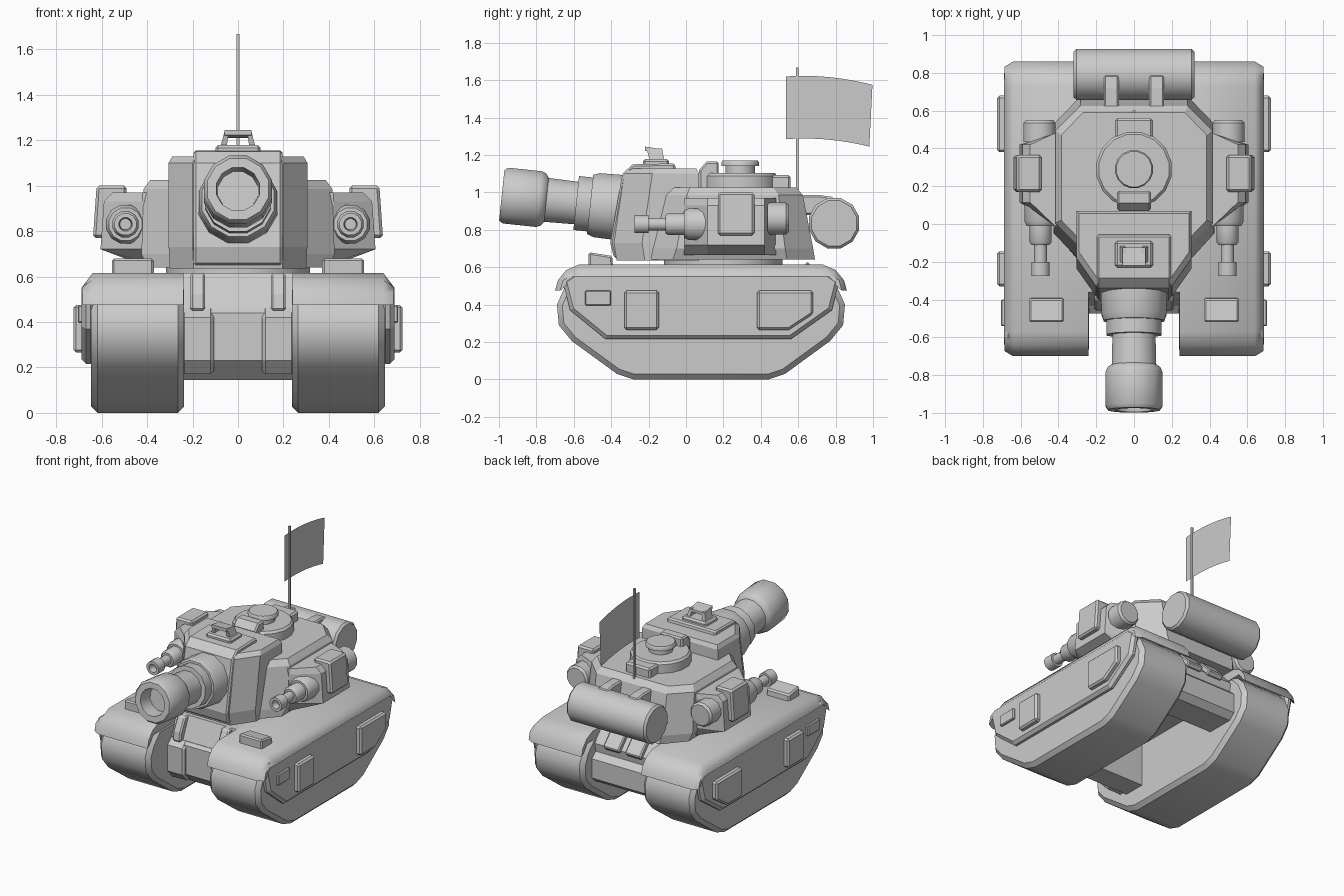
import bpy, bmesh, math
from mathutils import Matrix, Vector

if "Cube" in bpy.data.objects:
    bpy.data.objects.remove(bpy.data.objects["Cube"])

grey = bpy.data.materials.new("matte_grey")
grey.diffuse_color = (0.6, 0.6, 0.6, 1)
grey.use_nodes = True
grey.node_tree.nodes["Principled BSDF"].inputs["Base Color"].default_value = grey.diffuse_color


def finish(name, bm, bevel=0.0, smooth=0):
    bmesh.ops.recalc_face_normals(bm, faces=bm.faces)
    mesh = bpy.data.meshes.new(name)
    bm.to_mesh(mesh)
    bm.free()
    mesh.materials.append(grey)
    ob = bpy.data.objects.new(name, mesh)
    bpy.context.collection.objects.link(ob)
    if bevel:
        m = ob.modifiers.new("bevel", 'BEVEL')
        m.width, m.segments, m.limit_method = bevel, 1, 'ANGLE'
        m.angle_limit = math.radians(50)
    if smooth:
        bpy.ops.object.select_all(action='DESELECT')
        ob.select_set(True)
        bpy.context.view_layer.objects.active = ob
        bpy.ops.object.shade_smooth_by_angle(angle=math.radians(smooth))
    return ob


def loft(name, rings, bevel=0.0, smooth=0):
    """Bridge closed rings of equal length and cap both ends."""
    bm = bmesh.new()
    vs = [[bm.verts.new(p) for p in r] for r in rings]
    n = len(vs[0])
    for a, b in zip(vs, vs[1:]):
        for i in range(n):
            j = (i + 1) % n
            bm.faces.new((a[i], a[j], b[j], b[i]))
    bm.faces.new(vs[0])
    bm.faces.new(vs[-1])
    return finish(name, bm, bevel, smooth)


def extrude_x(name, profile, x0, x1, bevel=0.0, smooth=0):
    return loft(name, [[(x, y, z) for y, z in profile] for x in (x0, x1)], bevel, smooth)


def box(name, x, y, z, bevel=0.012):
    return extrude_x(name, [(y[0], z[0]), (y[1], z[0]), (y[1], z[1]), (y[0], z[1])],
                     x[0], x[1], bevel)


def lathe(name, stations, origin, axis, sides=12):
    """Turned part: (distance, radius) stations along an axis."""
    rot = Vector((0, 0, 1)).rotation_difference(Vector(axis)).to_matrix().to_4x4()
    mat = Matrix.Translation(origin) @ rot
    rings = []
    for d, r in stations:
        rings.append([mat @ Vector((r * math.cos(a), r * math.sin(a), d))
                      for a in (2 * math.pi * (i + 0.5) / sides for i in range(sides))])
    return loft(name, rings, smooth=38)


def octagon(x, y0, y1, cx, cy, z):
    """Plan outline with cut corners, mirrored over x."""
    right = [(cx, y0), (x, y0 + cy), (x, y1 - cy), (cx, y1)]
    return [(px, py, z) for px, py in right] + [(-px, py, z) for px, py in reversed(right)]


# Outlines in y, z for the running gear
track = [(-.28, 0), (-.37, .03), (-.61, .205), (-.68, .29), (-.69, .4), (-.65, .49), (-.57, .57),
         (.73, .57), (.81, .49), (.85, .4), (.84, .29), (.77, .205), (.53, .03), (.44, 0)]
fender = [(-.70, .475), (-.685, .53), (-.64, .585), (-.57, .615), (.73, .615), (.80, .585),
          (.845, .53), (.86, .475), (.84, .49), (.79, .55), (-.63, .55), (-.68, .49)]
skirt = [(-.66, .53), (-.62, .37), (-.43, .215), (.56, .215), (.78, .37), (.82, .53),
         (.76, .57), (-.60, .57)]
hatch = [(.38, .265), (.55, .265), (.68, .35), (.68, .475), (.38, .475)]

for s, side in ((1, "right"), (-1, "left")):
    def X(a, b):
        return (s * a, s * b)

    # Tracks, fenders and skirts
    extrude_x(side + "_track", track, *X(.237, .646), bevel=.028, smooth=50)
    loft(side + "_fender", [[(s * x, .08 + (y - .08) * k, min(z, top)) for y, z in fender]
                            for x, k, top in ((.24, 1, 1), (.64, 1, 1), (.685, .965, .555))],
         smooth=50)
    extrude_x(side + "_skirt", skirt, *X(.63, .688), bevel=.02)
    # Plates on the skirt and box on the fender
    box(side + "_small_skirt_plate", X(.67, .705), (-.54, -.40), (.395, .475), .006)
    box(side + "_front_skirt_plate", X(.67, .724), (-.33, -.145), (.265, .475))
    extrude_x(side + "_rear_skirt_plate", hatch, *X(.67, .724), bevel=.012)
    extrude_x(side + "_fender_box", [(-.52, .6), (-.39, .6), (-.395, .66), (-.52, .68)],
              *X(.37, .555), bevel=.01)
    # Hull front details
    extrude_x(side + "_drive_housing", [(-.3, .17), (-.42, .17), (-.475, .23), (-.475, .42),
                                        (-.43, .46), (-.3, .46)], *X(.105, .25), bevel=.015)
    extrude_x(side + "_tow_block", [(-.3, .45), (-.46, .45), (-.45, .52), (-.40, .615),
                                    (-.3, .615)], *X(.145, .21), bevel=.01)
    # Plates on the sloped hull rear
    extrude_x(side + "_rear_hull_plate", [(.62, .60), (.65, .63), (.745, .53), (.715, .50)],
              *X(.025, .15), bevel=.008)

    # Sponson with armour plate
    def pod(z, x):
        return [(s * .3, -.02, z), (s * .42, -.01, z), (s * x, .115, z), (s * x, .42, z),
                (s * .42, .48, z), (s * .3, .48, z)]
    loft(side + "_sponson", [pod(.665, .46), pod(.72, .605), pod(.93, .59), pod(.97, .55)])
    loft(side + "_sponson_plate", [[(s * .49, .17, z), (s * x, .17, z), (s * x, .365, z),
                                    (s * .49, .365, z)] for z, x in ((.77, .638), (1.0, .622))],
         bevel=.012)
    # Small side gun and rear drum
    lathe(side + "_side_gun",
          [(-.08, .088), (.06, .088), (.085, .075), (.085, .06), (.17, .06), (.185, .05),
           (.185, .035), (.275, .035), (.275, .05), (.35, .05), (.35, .03), (.30, .025)],
          (s * .495, .075, .83), (0, -1, 0), 12)
    lathe(side + "_rear_drum", [(0, .088), (.10, .088), (.115, .075)],
          (s * .50, .435, .86), (0, 1, 0), 12)
    # Strap holding the rear roll
    extrude_x(side + "_strap", [(.55, .88), (.55, .985), (.72, .985), (.79, .975), (.79, .88)],
              *X(.08, .16), bevel=.01)

# Hull deck between the tracks, with front and rear drive boxes hanging below
deck = [(-.43, .45), (-.36, .615), (.62, .615), (.71, .52), (.70, .45)]
extrude_x("hull_deck", deck, -.25, .25)
front = [(-.2, .145), (-.36, .145), (-.45, .23), (-.45, .44), (-.43, .46), (-.2, .46)]
extrude_x("front_drive_box", front, -.25, .25)
extrude_x("rear_drive_box", [(.50, .24), (.70, .24), (.745, .28), (.745, .42), (.70, .46),
                             (.50, .46)], -.25, .25)

# Turret ring and body
lathe("turret_ring", [(0, .32), (.06, .32)], (0, .2, .60), (0, 0, 1), 24)
loft("turret", [octagon(.40, -.22, .69, .27, .15, .64), octagon(.425, -.20, .68, .28, .15, .70),
                octagon(.415, -.125, .625, .285, .13, .985),
                octagon(.385, -.10, .59, .27, .12, 1.025)])


# Gun housing with slanted cheeks
def cheek(z, x, front, back):
    return [(x, back, z), (x, front + .15, z), (x - .105, front, z),
            (-x + .105, front, z), (-x, front + .15, z), (-x, back, z)]


loft("gun_housing", [cheek(.635, .30, -.37, .07), cheek(.73, .305, -.385, .07),
                     cheek(1.10, .305, -.33, .07), cheek(1.127, .29, -.30, .055)])
extrude_x("mantlet", [(-.2, .65), (-.385, .65), (-.405, .73), (-.34, 1.10), (-.285, 1.15),
                      (-.06, 1.155), (-.05, 1.1), (-.2, 1.05)], -.195, .195, .01)

# Main gun, tilted slightly upward
tilt = math.radians(6)
gun_axis = Vector((0, -math.cos(tilt), math.sin(tilt)))
lathe("main_gun",
      [(-.66, .182), (-.51, .178), (-.475, .165), (-.475, .15), (-.40, .15), (-.40, .118),
       (-.24, .122), (-.225, .145), (-.20, .155), (-.02, .155), (0, .14), (0, .098),
       (-.10, .09)], (0, -.985, .985), gun_axis, 12)

# Sight on the gun housing
box("sight_base", (-.1, .1), (-.23, -.09), (1.14, 1.178))
for s, side in ((1, "right"), (-1, "left")):
    loft(side + "_sight_leg",
         [[(s * x0, -.21 + dy, z), (s * x1, -.21 + dy, z), (s * x1, -.13 + dy, z),
           (s * x0, -.13 + dy, z)]
          for z, x0, x1, dy in ((1.17, .05, .077, .015), (1.235, .04, .06, 0))])
extrude_x("sight_top", [(-.22, 1.222), (-.125, 1.21), (-.125, 1.23), (-.22, 1.245)], -.06, .06)

# Commander's cupola, hatch and roof boxes
lathe("cupola", [(0, .202), (.068, .202), (.083, .188)], (0, .29, 1.02), (0, 0, 1), 16)
lathe("cupola_hatch", [(0, .08), (.05, .08), (.05, .102), (.07, .102), (.08, .095)],
      (0, .29, 1.09), (0, 0, 1), 16)
extrude_x("roof_front_box", [(.07, 1.0), (.175, 1.0), (.175, 1.165), (.11, 1.165), (.07, 1.12)],
          -.09, .09, .01)
box("roof_rear_box", (-.1, .1), (.42, .56), (1.0, 1.092))

# Stowage roll behind the turret
lathe("rear_roll", [(0, .125), (.015, .139), (.625, .139), (.64, .125)],
      (-.32, .792, .835), (1, 0, 0), 12)

# Flag sheet and pole
box("flag_pole", (-.007, .007), (.588, .602), (.98, 1.667), 0)
bm = bmesh.new()
N = 8
rows = []
for t in (i / N for i in range(N + 1)):
    rows.append((bm.verts.new((0, .535 + .462 * t, 1.62 + .03 * t - .075 * t * t)),
                 bm.verts.new((0, .535 + .445 * t, 1.285 + .03 * t - .07 * t * t))))
for a, b in zip(rows, rows[1:]):
    bm.faces.new((a[0], a[1], b[1], b[0]))
finish("flag", bm)
